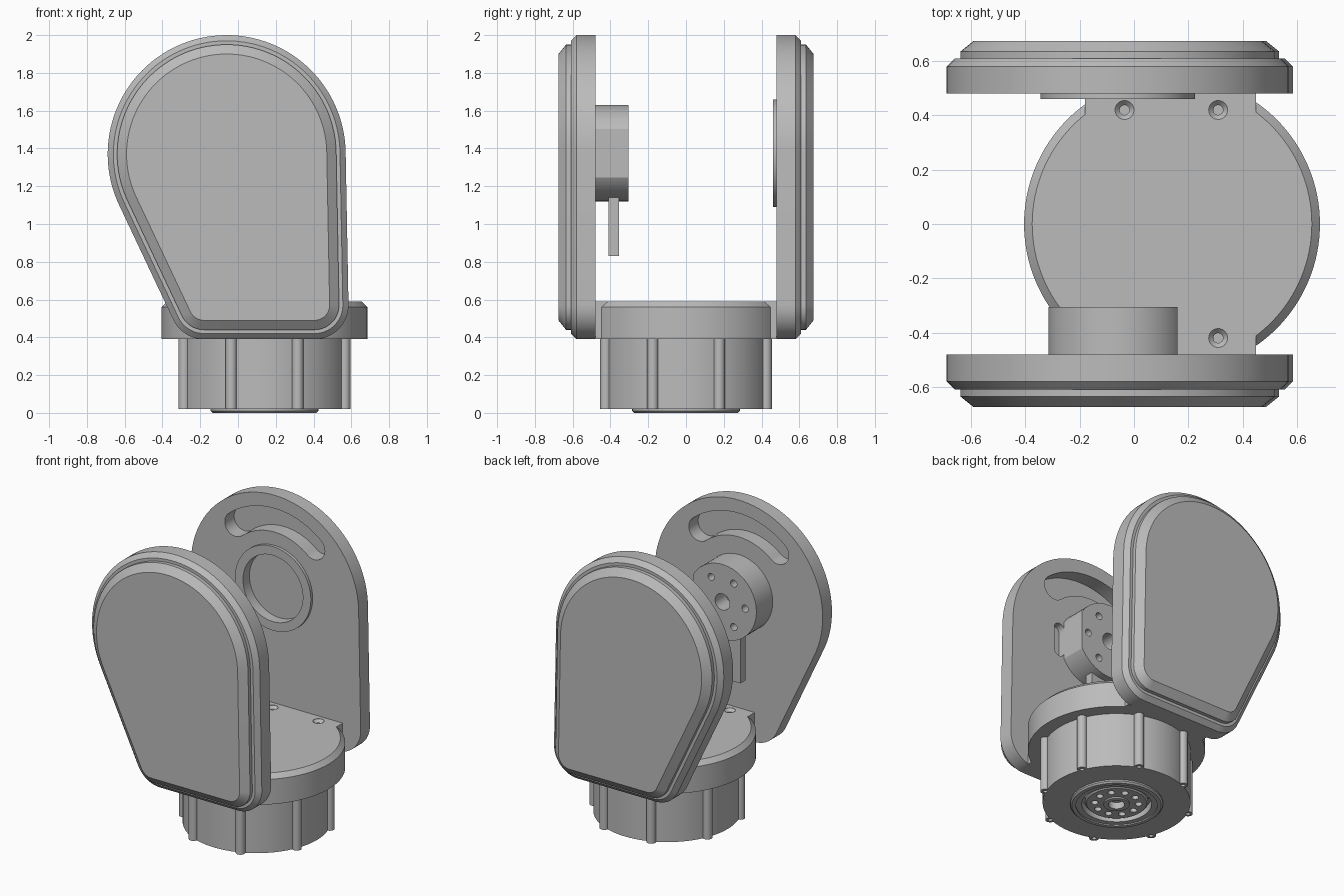
import bpy, bmesh, math
from mathutils import Matrix, Vector

if "Cube" in bpy.data.objects:
    bpy.data.objects.remove(bpy.data.objects["Cube"], do_unlink=True)

grey = bpy.data.materials.new("plain grey")
grey.use_nodes = True
grey.diffuse_color = (0.5, 0.5, 0.5, 1)
grey.node_tree.nodes["Principled BSDF"].inputs["Base Color"].default_value = (0.5, 0.5, 0.5, 1)

PIVOT_X, PIVOT_Z = -0.06, 1.37   # tilt axis
BASE_X = 0.14                    # turntable axis


def make(name, bm):
    bmesh.ops.recalc_face_normals(bm, faces=bm.faces)
    mesh = bpy.data.meshes.new(name)
    bm.to_mesh(mesh)
    bm.free()
    mesh.materials.append(grey)
    ob = bpy.data.objects.new(name, mesh)
    bpy.context.collection.objects.link(ob)
    return ob


def loft(name, rings):
    """Skin closed rings of equal length and cap both ends."""
    bm = bmesh.new()
    loops = [[bm.verts.new(p) for p in ring] for ring in rings]
    n = len(loops[0])
    for a, b in zip(loops, loops[1:]):
        for i in range(n):
            j = (i + 1) % n
            bm.faces.new((a[i], a[j], b[j], b[i]))
    bm.faces.new(loops[0])
    bm.faces.new(loops[-1])
    return make(name, bm)


def turned(name, x, y, profile, n=96):
    """Upright turned solid from (radius, z) pairs."""
    turns = [math.tau * i / n for i in range(n)]
    return loft(name, [[(x + r * math.cos(t), y + r * math.sin(t), z) for t in turns]
                       for r, z in profile])


def rod_y(name, x, z, r, y0, y1, n=64):
    """Round bar lying along y."""
    turns = [math.tau * i / n for i in range(n)]
    return loft(name, [[(x + r * math.cos(t), y, z + r * math.sin(t)) for t in turns]
                       for y in (y0, y1)])


def box(name, x0, x1, y0, y1, z0, z1):
    return loft(name, [[(x0, y0, z), (x1, y0, z), (x1, y1, z), (x0, y1, z)] for z in (z0, z1)])


def boolean(ob, other, operation="DIFFERENCE"):
    mod = ob.modifiers.new("join", "BOOLEAN")
    mod.operation, mod.object, mod.solver = operation, other, "EXACT"
    bpy.context.view_layer.objects.active = ob
    bpy.ops.object.modifier_apply(modifier=mod.name)
    bpy.data.objects.remove(other, do_unlink=True)


def arc(cx, cz, r, a0, a1, n):
    return [(cx + r * math.cos(math.radians(a0 + (a1 - a0) * i / n)),
             cz + r * math.sin(math.radians(a0 + (a1 - a0) * i / n))) for i in range(n + 1)]


def teardrop(inset):
    """Side plate outline: large round top, two small bottom corners."""
    small = 0.18 - inset
    return (arc(PIVOT_X, PIVOT_Z, 0.63 - inset, 1.1, 205.3, 64)
            + arc(-0.18, 0.57, small, 205.3, 270, 12)
            + arc(0.405, 0.57, small, 270, 361.1, 16))


def prism_y(name, outline, y0, y1):
    return loft(name, [[(x, y, z) for x, z in outline] for y in (y0, y1)])


def arc_slot():
    mid, half = 0.46, 0.08
    ends = [(PIVOT_X + mid * math.cos(math.radians(a)),
             PIVOT_Z + mid * math.sin(math.radians(a))) for a in (50, 130)]
    return (arc(PIVOT_X, PIVOT_Z, mid + half, 50, 130, 32)
            + arc(*ends[1], half, 135, 305, 14)
            + arc(PIVOT_X, PIVOT_Z, mid - half, 130, 50, 32)
            + arc(*ends[0], half, -125, 45, 14))


# Stepped side plates with a curved slot on the inner face
STEPS = [(0.48, 0), (0.58, 0), (0.61, 0.03), (0.61, 0.05), (0.635, 0.05), (0.675, 0.10)]
plates = {}
for name, side in (("front_plate", -1), ("back_plate", 1)):
    plate = loft(name, [[(x, side * y, z) for x, z in teardrop(inset)] for y, inset in STEPS])
    boolean(plate, prism_y("slot_cutter", arc_slot(), side * 0.45, side * 0.58))
    plates[side] = plate

# Small upright slot beside the hub
slot_x = PIVOT_X + 0.256
boolean(plates[-1], prism_y("slot_cutter", arc(slot_x, PIVOT_Z + 0.075, 0.04, 0, 180, 12)
                            + arc(slot_x, PIVOT_Z - 0.075, 0.04, 180, 360, 12), -0.45, -0.53))

# Bearing ring and its recess on the back plate
boolean(plates[1], rod_y("ring_cutter", PIVOT_X, PIVOT_Z + 0.005, 0.225, 0.44, 0.53))
ring = rod_y("bearing_ring", PIVOT_X, PIVOT_Z + 0.005, 0.285, 0.46, 0.482)
boolean(ring, rod_y("ring_cutter", PIVOT_X, PIVOT_Z + 0.005, 0.225, 0.40, 0.50))

# Hub with one flat side, a centre hole and six screw holes
hub = rod_y("tilt_hub", PIVOT_X, PIVOT_Z + 0.005, 0.255, -0.482, -0.305)
boolean(hub, box("flat_cutter", 0.16, 0.4, -0.6, -0.2, 1.0, 1.8))
boolean(hub, rod_y("hole_cutter", PIVOT_X, PIVOT_Z + 0.005, 0.055, -0.42, -0.2, 32))
for i in range(6):
    a = math.tau * i / 6
    boolean(hub, rod_y("hole_cutter", PIVOT_X + 0.17 * math.cos(a),
                       PIVOT_Z + 0.005 + 0.17 * math.sin(a), 0.024, -0.38, -0.2, 20))
box("hub_tab", PIVOT_X - 0.1, PIVOT_X + 0.1, -0.41, -0.355, 0.83, 1.2)

# Turntable: chamfered disc with straight necks reaching both plates
disc = turned("turntable", BASE_X, 0, [(0.545, 0.39), (0.545, 0.56), (0.515, 0.59)], 128)
boolean(disc, box("neck", BASE_X - 0.32, BASE_X + 0.31, -0.6, 0.6, 0.39, 0.59), "UNION")
for side in (-1, 1):
    boolean(disc, box("end_cutter", -1, 1, side * 0.481, side * 0.8, 0.3, 0.7))
for x in (-0.035, 0.31):
    for y in (-0.42, 0.42):
        boolean(disc, turned("screw_cutter", x, y, [(0.018, 0.5), (0.018, 0.57),
                                                    (0.035, 0.588), (0.035, 0.62)], 24))

# Motor housing with eight ribs
housing = turned("motor_housing", BASE_X, 0, [(0.455, 0.02), (0.455, 0.392)])
for i in range(8):
    a = math.radians(22.5 + 45 * i)
    x, y = BASE_X + 0.46 * math.cos(a), 0.46 * math.sin(a)
    boolean(housing, turned("rib", x, y, [(0.03, 0.02), (0.03, 0.392)], 20), "UNION")
    boolean(housing, turned("rib_hole", x, y, [(0.014, -0.1), (0.014, 0.06)], 12))
boolean(housing, turned("recess_cutter", BASE_X, 0, [(0.215, -0.1), (0.215, 0.06)]))

# Output rim and drilled output flange underneath
rim = turned("output_rim", BASE_X, 0, [(0.275, 0), (0.285, 0.01), (0.285, 0.022)])
boolean(rim, turned("rim_cutter", BASE_X, 0, [(0.215, -0.1), (0.215, 0.1)]))
boolean(rim, turned("groove_cutter", BASE_X, 0, [(0.25, -0.1), (0.25, 0.008)]))
flange = turned("output_flange", BASE_X, 0, [(0.185, 0.015), (0.195, 0.025), (0.195, 0.062)])
boolean(flange, turned("centre_collar", BASE_X, 0, [(0.08, 0.005), (0.08, 0.03)], 48), "UNION")
boolean(flange, turned("bore_cutter", BASE_X, 0, [(0.05, -0.1), (0.05, 0.05)], 48))
for i in range(10):
    a = math.tau * i / 10
    boolean(flange, turned("hole_cutter", BASE_X + 0.135 * math.cos(a), 0.135 * math.sin(a),
                           [(0.022, -0.1), (0.022, 0.045)], 16))

# Smooth the curves, keep the edges crisp
bpy.ops.object.select_all(action="DESELECT")
for ob in bpy.context.collection.objects:
    if ob.type == "MESH" and ob.data.materials and ob.data.materials[0] == grey:
        ob.select_set(True)
        bpy.context.view_layer.objects.active = ob
bpy.ops.object.shade_smooth_by_angle(angle=math.radians(25))
